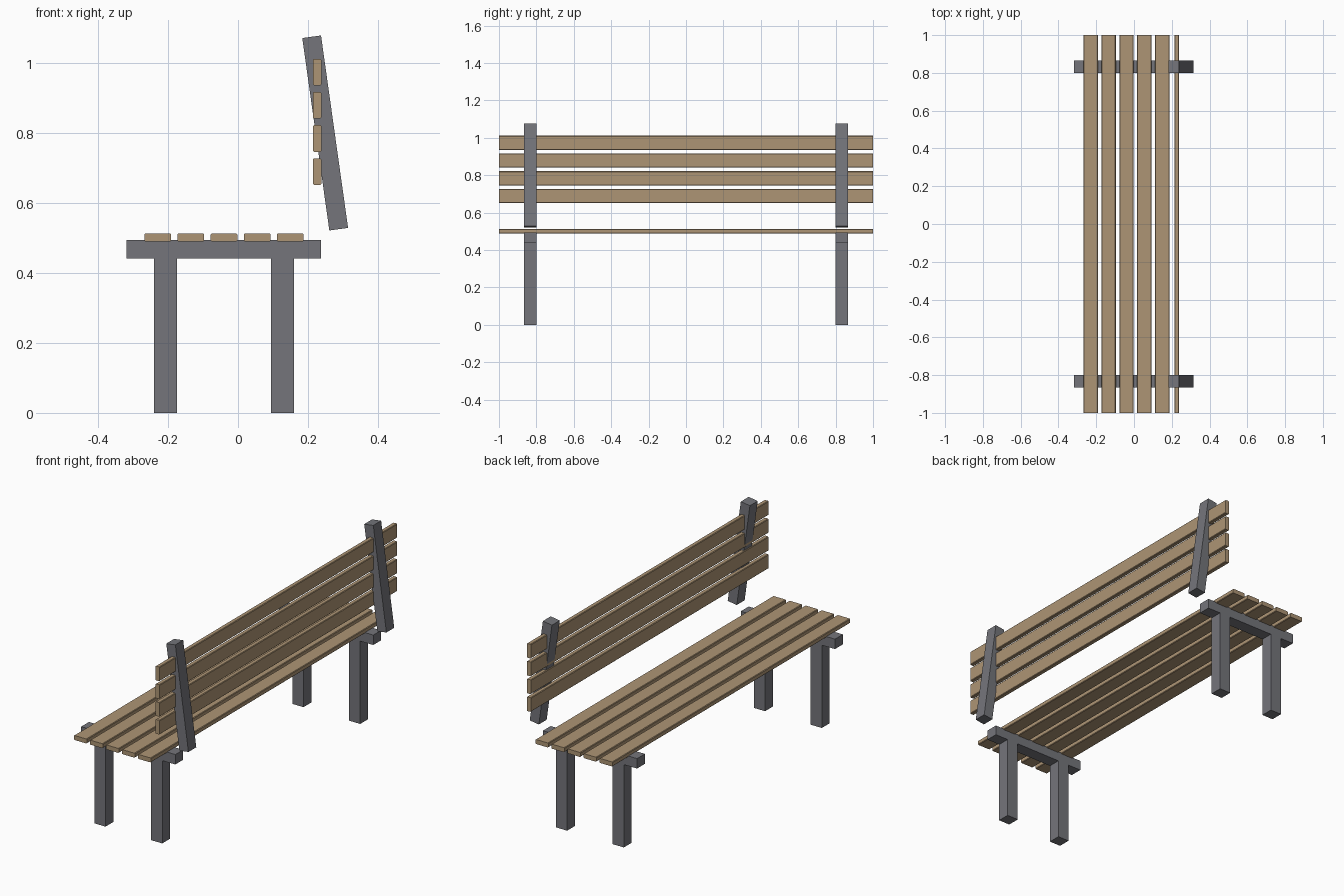
import bpy, bmesh, math

if "Cube" in bpy.data.objects:
    bpy.data.objects.remove(bpy.data.objects["Cube"])


def material(name, rgb):
    m = bpy.data.materials.new(name)
    m.diffuse_color = (*rgb, 1)
    m.use_nodes = True
    m.node_tree.nodes["Principled BSDF"].inputs["Base Color"].default_value = m.diffuse_color
    return m


WOOD = material("tan wood", (0.42, 0.30, 0.178))
METAL = material("grey metal", (0.176, 0.178, 0.197))


def box(name, center, size, mat, tilt=0.0, chamfer=0.0):
    """Box with optional tilt about y and chamfered lengthwise (y) edges."""
    bm = bmesh.new()
    bmesh.ops.create_cube(bm, size=1)
    bmesh.ops.scale(bm, vec=size, verts=bm.verts)
    if chamfer:
        long_edges = [e for e in bm.edges
                      if abs(e.verts[0].co.y - e.verts[1].co.y) > 0.1]
        bmesh.ops.bevel(bm, geom=long_edges, offset=chamfer, segments=1,
                        affect='EDGES')
    mesh = bpy.data.meshes.new(name)
    bm.to_mesh(mesh)
    bm.free()
    mesh.materials.append(mat)
    ob = bpy.data.objects.new(name, mesh)
    ob.location = center
    ob.rotation_euler.y = tilt
    bpy.context.collection.objects.link(ob)
    return ob


PITCH, SLAT_W, SLAT_T = 0.0945, 0.076, 0.024

# Seat slats
for i in range(5):
    box(f"seat_slat_{i + 1}", (-0.229 + i * PITCH, 0, 0.501),
        (SLAT_W, 2, SLAT_T), WOOD, chamfer=0.003)

# Backrest slats
for i in range(4):
    box(f"back_slat_{i + 1}", (0.226, 0, 0.689 + i * PITCH * 1.003),
        (SLAT_T, 2, SLAT_W), WOOD, chamfer=0.003)

# Support frames near both ends
for side, y in (("near", -0.833), ("far", 0.833)):
    box(f"{side}_front_leg", (-0.207, y, 0.2205), (0.066, 0.066, 0.441), METAL)
    box(f"{side}_rear_leg", (0.127, y, 0.2205), (0.066, 0.066, 0.441), METAL)
    box(f"{side}_seat_rail", (-0.0405, y, 0.4675), (0.555, 0.066, 0.053), METAL)
    box(f"{side}_back_post", (0.249, y, 0.7995), (0.054, 0.066, 0.555), METAL,
        tilt=-math.radians(8))
